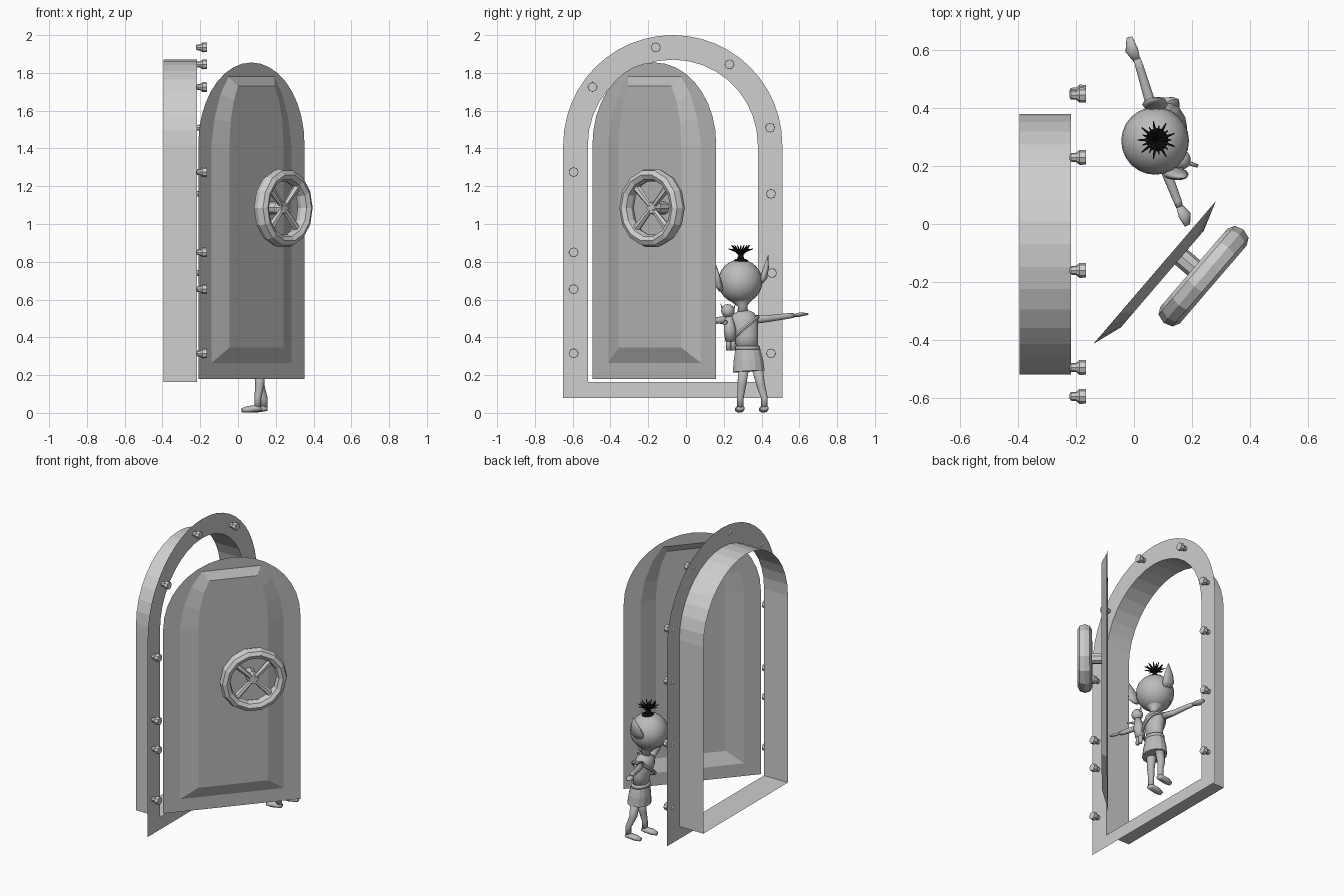
import bpy, bmesh, math
from mathutils import Vector

if "Cube" in bpy.data.objects:
    bpy.data.objects.remove(bpy.data.objects["Cube"])

def material(name, v):
    m = bpy.data.materials.new(name)
    m.diffuse_color = (v, v, v, 1)
    m.use_nodes = True
    m.node_tree.nodes["Principled BSDF"].inputs["Base Color"].default_value = m.diffuse_color
    return m

FRAME = material("light_steel", 0.62)
DOOR = material("mid_steel", 0.5)
SKIN = material("grey_clay", 0.5)
BLACK = material("black_hair", 0.005)

def finish(name, bm, mat, smooth=False):
    me = bpy.data.meshes.new(name)
    bm.to_mesh(me)
    bm.free()
    me.materials.append(mat)
    for p in me.polygons:
        p.use_smooth = smooth
    ob = bpy.data.objects.new(name, me)
    bpy.context.collection.objects.link(ob)
    return ob

def tube(name, pts, mat, sides=10, squash=(1, 1), smooth=True):
    """Capped rings (x, y, z, radius) along a path, optionally squashed in section."""
    bm = bmesh.new()
    axis = Vector(pts[-1][:3]) - Vector(pts[0][:3])
    q = Vector((0, 0, 1)).rotation_difference(axis)
    rings = []
    for x, y, z, r in pts:
        ring = []
        for i in range(sides):
            a = 2 * math.pi * i / sides
            ring.append(bm.verts.new(Vector((x, y, z)) + q @ Vector(
                (r * squash[0] * math.cos(a), r * squash[1] * math.sin(a), 0))))
        rings.append(ring)
    for a, b in zip(rings, rings[1:]):
        bridge(bm, a, b)
    bm.faces.new(rings[0][::-1])
    bm.faces.new(rings[-1])
    return finish(name, bm, mat, smooth)

def bridge(bm, a, b):
    n = len(a)
    for i in range(n):
        j = (i + 1) % n
        bm.faces.new((a[i], a[j], b[j], b[i]))

def ball(name, c, r, mat, scale=(1, 1, 1), seg=24):
    bm = bmesh.new()
    bmesh.ops.create_uvsphere(bm, u_segments=seg, v_segments=seg // 2, radius=r)
    bmesh.ops.scale(bm, vec=scale, verts=bm.verts)
    bmesh.ops.translate(bm, vec=c, verts=bm.verts)
    return finish(name, bm, mat, True)

def arch(w, z0, spring, n=18):
    """Doorway outline: square bottom, half-round top."""
    top = [(w * math.cos(math.pi * i / n), spring + w * math.sin(math.pi * i / n))
           for i in range(n + 1)]
    return [(-w, z0), (w, z0)] + top

def loop(bm, outline, place):
    vs = [bm.verts.new(place(u, z)) for u, z in outline]
    es = [bm.edges.new((vs[i], vs[(i + 1) % len(vs)])) for i in range(len(vs))]
    return vs, es

# Frame: thin flange with an arched hole
CY, FX = -0.07, -0.217
opening = arch(0.45, 0.163, 1.42)
bm = bmesh.new()
at = lambda x: (lambda u, z: Vector((x, CY + u, z)))
_, e1 = loop(bm, arch(0.58, 0.08, 1.42, 24), at(FX))
_, e2 = loop(bm, opening, at(FX))
bmesh.ops.triangle_fill(bm, edges=e1 + e2, use_beauty=True, normal=(1, 0, 0))
finish("frame_flange", bm, FRAME)

# Frame: tunnel sleeve behind the flange
bm = bmesh.new()
a, _ = loop(bm, opening, at(FX))
b, _ = loop(bm, opening, at(-0.395))
bridge(bm, a, b)
finish("frame_sleeve", bm, FRAME)

# Bolts around the flange
for y, z in [(-.595, 1.275), (-.595, .85), (-.595, .655), (-.595, .315), (-.495, 1.725),
             (-.16, 1.935), (.23, 1.845), (.445, 1.51), (.45, 1.16), (.455, .74), (.45, .315)]:
    tube("bolt", [(-.222, y, z, .008), (-.218, y, z, .015), (-.2, y, z, .016),
                  (-.188, y, z, .026), (-.165, y, z, .025)], FRAME, 8, smooth=False)

# Door: swung-open pressed sheet with raised panel
hinge, end = Vector((-.21, -.495, 0)), Vector((.352, .16, 0))
mid = (hinge + end) / 2
d = (end - hinge).normalized()
n = Vector((d.y, -d.x, 0))
on_door = lambda off: (lambda u, z: mid + d * u + n * off + Vector((0, 0, z)))
half = (end - hinge).length / 2

def mirrored(pts):
    return pts + [(-u, z) for u, z in reversed(pts)]

panel = mirrored([(.325, .265), (.325, 1.42), (.3, 1.56), (.25, 1.69), (.185, 1.78)])
raised = mirrored([(.22, .345), (.22, 1.42), (.21, 1.54), (.185, 1.65), (.15, 1.73)])
bm = bmesh.new()
_, e1 = loop(bm, arch(half, 0.18, 1.855 - half), on_door(0))
p, e2 = loop(bm, panel, on_door(0))
r, _ = loop(bm, raised, on_door(.035))
bmesh.ops.triangle_fill(bm, edges=e1 + e2, use_beauty=True, normal=n)
bridge(bm, p, r)
bm.faces.new(r)
finish("door_leaf", bm, DOOR)

# Hand wheel: rim, stem, hub and spokes
wc = Vector((.24, -.18, 1.085))
bpy.ops.mesh.primitive_torus_add(major_segments=14, minor_segments=8, major_radius=.178,
                                 minor_radius=.034, location=wc,
                                 rotation=n.to_track_quat('Z', 'Y').to_euler())
rim = bpy.context.object
rim.name = "wheel_rim"
rim.scale = (1, 1, 1.3)
rim.data.materials.append(FRAME)
tube("wheel_stem", [(*(wc - n * .11), .034), (*(wc - n * .01), .034)], FRAME, 8, smooth=False)
tube("wheel_hub", [(*(wc - n * .03), .04), (*(wc + n * .01), .03)], FRAME, 8, smooth=False)
for k in range(4):
    t = math.pi / 4 + k * math.pi / 2
    v = d * math.cos(t) + Vector((0, 0, math.sin(t)))
    tube("wheel_spoke", [(*(wc + v * .015), .013), (*(wc + v * .16), .022)], FRAME, 6, smooth=False)

# Small figure: head, ears and neck
ball("head", (.073, .287, .695), .117, SKIN)
tube("neck", [(.09, .30, .53, .03), (.09, .30, .565, .025), (.082, .295, .595, .055),
              (.075, .29, .63, .095)], SKIN, 14)
tube("ear", [(.07, .395, .69, .03), (.072, .412, .72, .045), (.08, .425, .77, .032),
             (.09, .435, .835, .003)], SKIN, 10, (1, .45))
tube("ear", [(.13, .185, .65, .028), (.145, .172, .68, .045), (.158, .165, .73, .03),
             (.17, .158, .785, .003)], SKIN, 10, (1, .45))

# Hair: cap and spiky topknot
ball("hair_cap", (.078, .29, .802), .04, BLACK, (1, 1, .4), 16)
tube("hair_knot", [(.078, .29, .81, .022), (.078, .29, .84, .012)], BLACK)
for i in range(18):
    t = 2 * math.pi * i / 18
    reach = .066 if i % 2 else .05
    lift = .868 if i % 2 else .888
    c, s = math.cos(t), math.sin(t)
    tube("hair_spike", [(.078, .29, .832, .006),
                        (.078 + c * reach * .45, .29 + s * reach * .45, .858, .006),
                        (.078 + c * reach, .29 + s * reach, lift, .002)], BLACK, 5)

# Body, skirt and belt
tube("torso", [(.11, .325, .34, .06), (.105, .32, .4, .062), (.095, .305, .48, .078),
               (.09, .30, .52, .065), (.09, .30, .54, .03)], SKIN, 14, (.75, 1))
tube("skirt", [(.115, .332, .22, .086), (.112, .33, .28, .08), (.11, .325, .35, .064)],
     SKIN, 14, (.8, 1), False)
tube("belt", [(.11, .325, .335, .07), (.11, .325, .355, .069)], SKIN, 14, (.8, 1))

# Legs and feet
for ax, ay, hy in [(.105, .288, .305), (.138, .415, .375)]:
    tube("leg", [(ax, ay, .03, .018), (ax, ay, .08, .018), (.115, (ay + hy) / 2, .15, .024),
                 (.115, hy, .25, .032)], SKIN)
    tube("foot", [(ax + .018, ay, .022, .016), (ax, ay, .024, .024), (ax - .05, ay - .004, .019, .026),
                  (ax - .085, ay - .008, .014, .016)], SKIN, 10, (.7, 1))

# Outstretched arms and flat hands
tube("arm", [(.08, .36, .495, .024), (.05, .44, .5, .018), (.02, .54, .513, .015),
             (.01, .57, .516, .013)], SKIN)
tube("hand", [(.012, .56, .515, .013), (-.008, .60, .52, .026), (-.016, .645, .523, .012)],
     SKIN, 8, (.9, .4))
tube("arm", [(.095, .24, .495, .024), (.115, .17, .49, .018), (.15, .08, .483, .015),
             (.157, .06, .482, .013)], SKIN)
tube("hand", [(.155, .065, .482, .013), (.175, .03, .481, .026), (.185, -.005, .48, .012)],
     SKIN, 8, (.9, .4))

# Baby carried in a sling on the back
bpy.ops.mesh.primitive_torus_add(major_segments=24, minor_segments=6, major_radius=.082,
                                 minor_radius=.011, location=(.1, .305, .445),
                                 rotation=(math.radians(40), 0, 0))
strap = bpy.context.object
strap.name = "sling_strap"
strap.scale = (.8, 1.15, 1)
strap.data.materials.append(SKIN)
ball("baby_head", (.16, .222, .54), .036, SKIN, seg=16)
for y, s in [(.195, -1), (.25, 1)]:
    tube("baby_ear", [(.16, y, .545, .013), (.165, y + s * .012, .58, .002)], SKIN, 6, (1, .5))
tube("baby_body", [(.15, .237, .38, .03), (.155, .232, .44, .034), (.16, .226, .51, .02)], SKIN)
tube("baby_arm", [(.16, .22, .485, .01), (.22, .2, .47, .006)], SKIN, 6)
for y in (.225, .25):
    tube("baby_leg", [(.16, y, .33, .012), (.155, y, .4, .014)], SKIN, 8)
